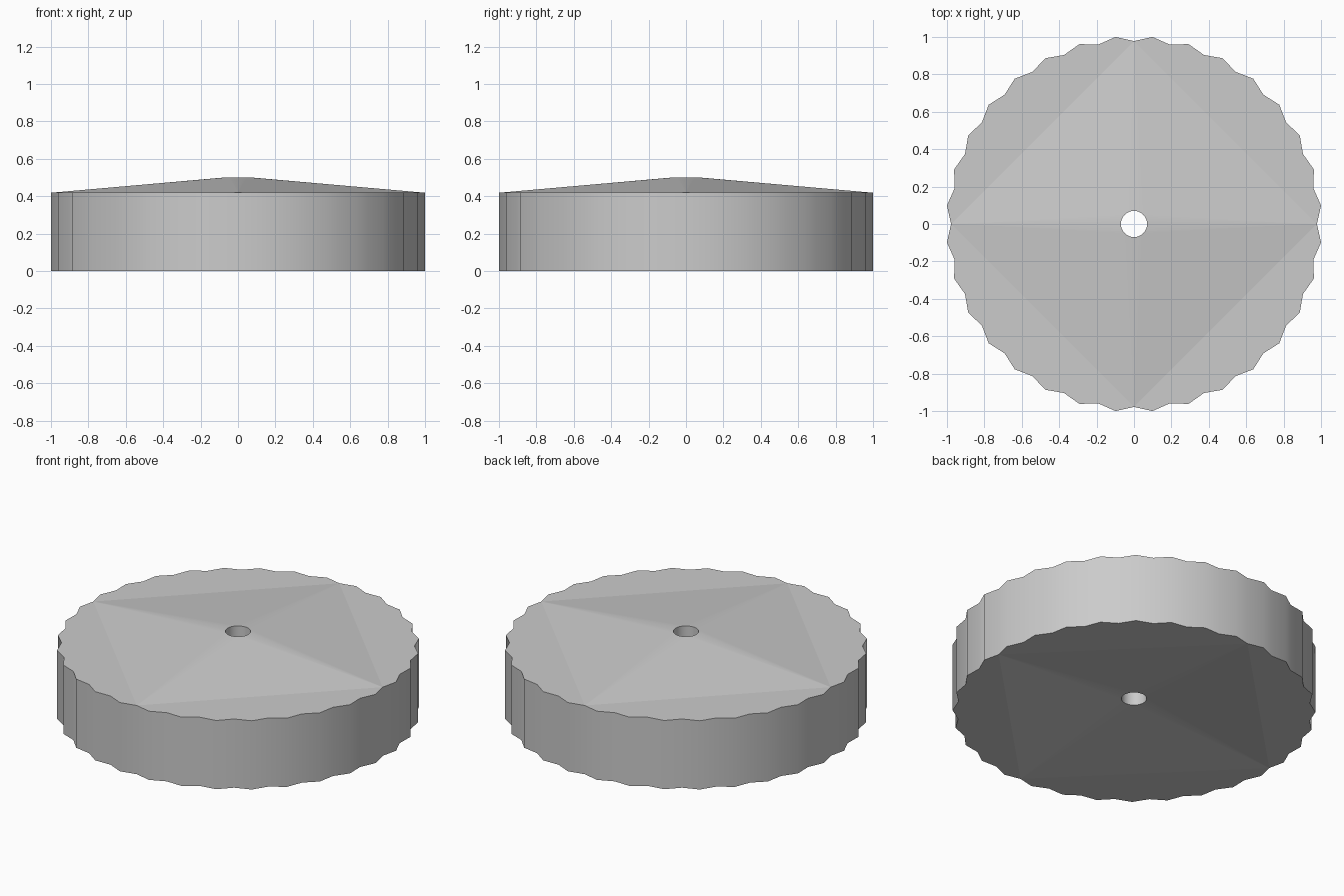
import bpy, bmesh
from math import sin, cos, pi

cube = bpy.data.objects.get("Cube")
if cube:
    bpy.data.objects.remove(cube, do_unlink=True)

FLUTES = 32
PEAK_R, NOTCH_R = 1.005, 0.978
HOLE_R, HOLE_SEGS = 0.07, 32
THICKNESS, RISE = 0.42, 0.08

grey = bpy.data.materials.new("plain_grey")
grey.use_nodes = True
colour = (0.6, 0.6, 0.6, 1)
grey.diffuse_color = colour
grey.node_tree.nodes["Principled BSDF"].inputs["Base Color"].default_value = colour

bm = bmesh.new()


def ring(count, z, radius):
    """Closed ring of vertices; radius is a function of the index."""
    return [bm.verts.new((radius(i) * cos(2 * pi * i / count),
                          radius(i) * sin(2 * pi * i / count), z))
            for i in range(count)]


def walls(low, high, inward=False):
    """Upright smooth faces between two rings."""
    for i in range(len(low)):
        j = (i + 1) % len(low)
        quad = [low[i], low[j], high[j], high[i]]
        bm.faces.new(quad[::-1] if inward else quad).smooth = True


def cap(rim, hole, down=False):
    """Shallow four-sided pyramid on a flat rim, open at the hole."""
    def add(verts):
        bm.faces.new(verts[::-1] if down else verts)
    quarter, eighth = len(rim) // 4, len(hole) // 8
    for k in range(4):
        a, b = rim[k * quarter], rim[(k + 1) % 4 * quarter]
        # flat crescent between the pyramid edge and the fluted rim
        add([rim[(k * quarter + i) % len(rim)] for i in range(quarter + 1)])
        # large sloping face
        mid = (2 * k + 1) * eighth
        add([a, b, hole[mid]])
        # fan from the corner to its quarter of the hole
        for i in range(mid - 2 * eighth, mid):
            add([a, hole[(i + 1) % len(hole)], hole[i % len(hole)]])


def rim_radius(i):
    return PEAK_R if i % 2 else NOTCH_R


# Fluted rim and central bore
rims = [ring(FLUTES * 2, z, rim_radius) for z in (0, THICKNESS)]
holes = [ring(HOLE_SEGS, z + RISE, lambda i: HOLE_R) for z in (0, THICKNESS)]
walls(*rims)
walls(*holes, inward=True)

# Raised top and matching hollow underside
cap(rims[1], holes[1])
cap(rims[0], holes[0], down=True)

# Keep the flute peaks and the cap outlines crisp
for edge in bm.edges:
    edge.smooth = edge.calc_face_angle(0) < pi / 6

mesh = bpy.data.meshes.new("fluted_disc")
bm.to_mesh(mesh)
bm.free()
mesh.materials.append(grey)
disc = bpy.data.objects.new("fluted_disc", mesh)
bpy.context.collection.objects.link(disc)
